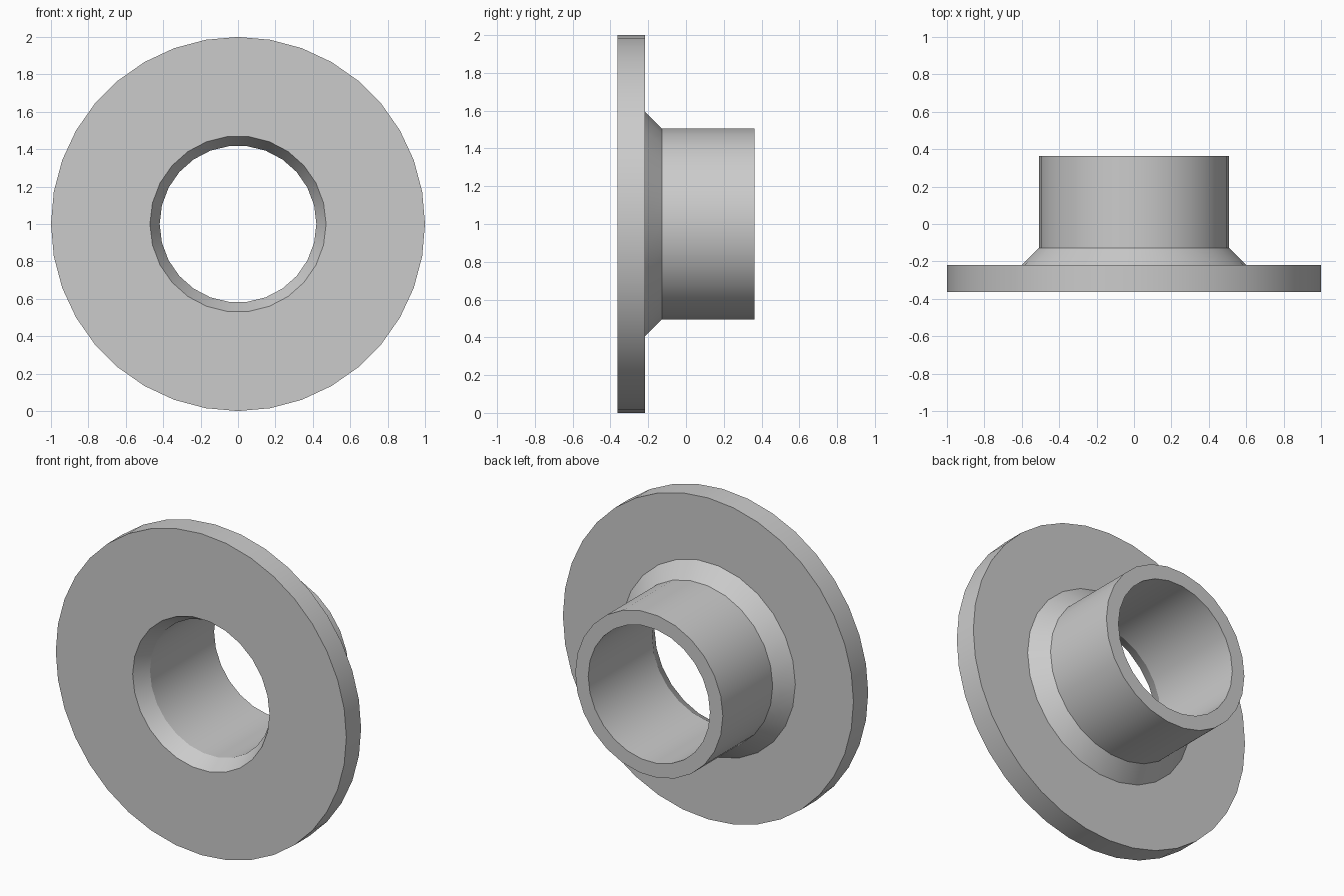
import bpy
import bmesh
from math import cos, sin, tau, radians

cube = bpy.data.objects.get("Cube")
if cube:
    bpy.data.objects.remove(cube, do_unlink=True)

# Material
steel = bpy.data.materials.new("plain grey")
steel.use_nodes = True
grey = (0.6, 0.6, 0.6, 1)
steel.diffuse_color = grey
steel.node_tree.nodes["Principled BSDF"].inputs["Base Color"].default_value = grey

DISC_SIDES, TUBE_SIDES = 36, 26
FRONT, BACK = -0.363, 0.363

# Closed profile around the y axis: (radius, y, sides)
profile = [
    (1.0, FRONT, DISC_SIDES),       # flange rim, front
    (1.0, -0.218, DISC_SIDES),      # flange rim, back
    (0.6, -0.218, TUBE_SIDES),      # foot of the flared collar
    (0.508, -0.127, TUBE_SIDES),    # top of the flared collar
    (0.508, BACK, TUBE_SIDES),      # tube end, outside
    (0.419, BACK, TUBE_SIDES),      # tube end, inside
    (0.419, -0.267, TUBE_SIDES),    # inner end of the bore chamfer
    (0.471, FRONT, TUBE_SIDES),     # mouth of the bore
]

bm = bmesh.new()


def make_ring(radius, y, sides):
    return [bm.verts.new((radius * cos(tau * i / sides), y,
                          1 + radius * sin(tau * i / sides)))
            for i in range(sides)]


def ring_edges(ring):
    edges = []
    for a, b in zip(ring, ring[1:] + ring[:1]):
        edges.append(bm.edges.get((a, b)) or bm.edges.new((a, b)))
    return edges


def join_rings(a, b):
    if len(a) == len(b):
        for i in range(len(a)):
            j = (i + 1) % len(a)
            bm.faces.new((a[i], a[j], b[j], b[i]))
    else:
        # Flat washer face between rings with different side counts
        bmesh.ops.triangle_fill(bm, use_beauty=True,
                                edges=ring_edges(a) + ring_edges(b))


rings = [make_ring(*p) for p in profile]
for a, b in zip(rings, rings[1:] + rings[:1]):
    join_rings(a, b)
bmesh.ops.recalc_face_normals(bm, faces=bm.faces)

mesh = bpy.data.meshes.new("flanged_sleeve")
bm.to_mesh(mesh)
bm.free()
mesh.materials.append(steel)
sleeve = bpy.data.objects.new("flanged_sleeve", mesh)
bpy.context.collection.objects.link(sleeve)

# Smooth round walls, crisp rims
bpy.ops.object.select_all(action='DESELECT')
sleeve.select_set(True)
bpy.context.view_layer.objects.active = sleeve
bpy.ops.object.shade_smooth_by_angle(angle=radians(24))
